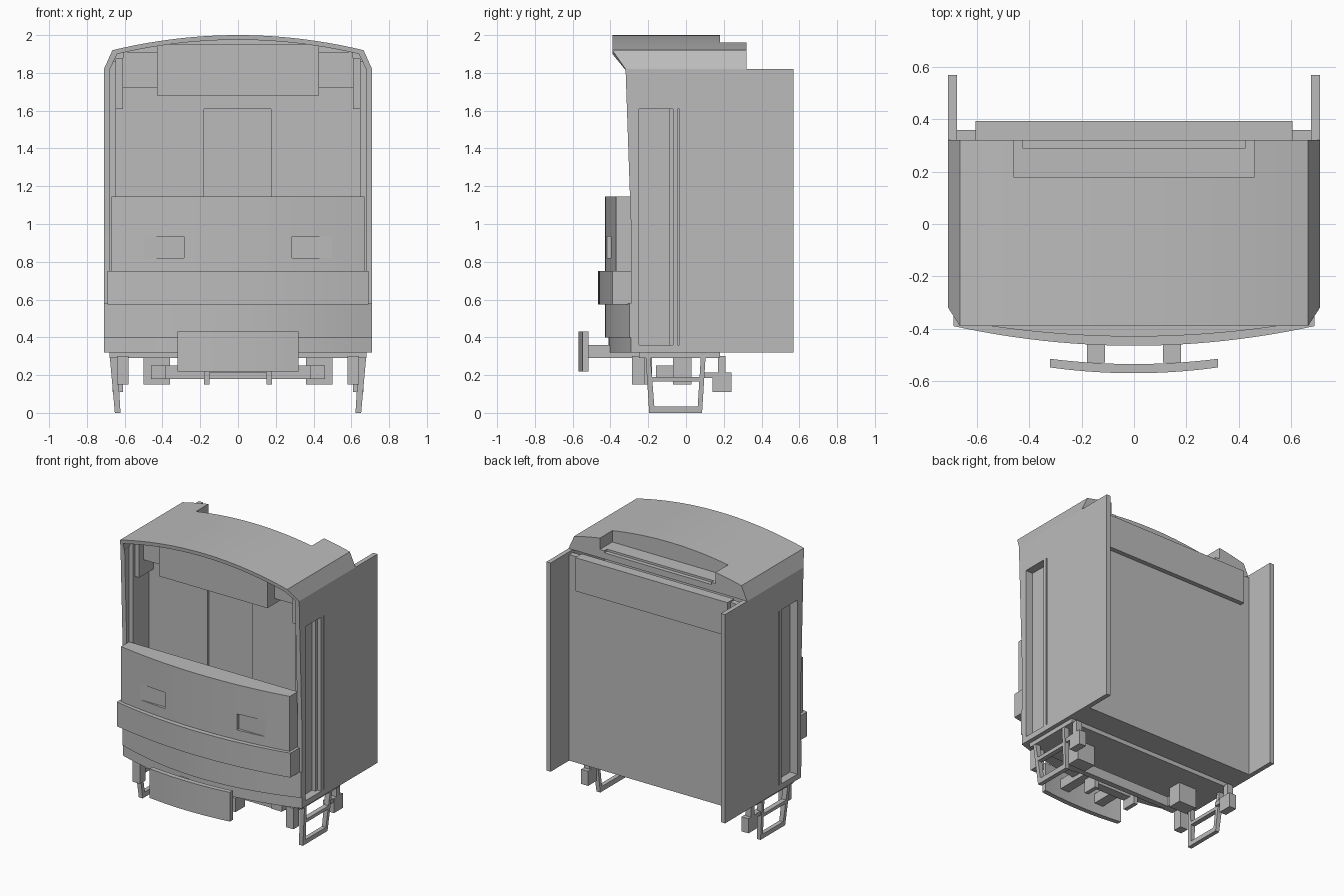
import bpy, bmesh, math
from mathutils import Vector

old = bpy.data.objects.get("Cube")
if old:
    bpy.data.objects.remove(old, do_unlink=True)

grey = bpy.data.materials.new("plain grey")
grey.use_nodes = True
grey.diffuse_color = (0.5, 0.5, 0.5, 1)
grey.node_tree.nodes["Principled BSDF"].inputs["Base Color"].default_value = (0.5, 0.5, 0.5, 1)


def loft(name, start, end, smooth=False):
    """Solid joining two matching outlines."""
    bm = bmesh.new()
    a = [bm.verts.new(p) for p in start]
    b = [bm.verts.new(p) for p in end]
    bm.faces.new(a)
    bm.faces.new(b[::-1])
    for i in range(len(a)):
        j = (i + 1) % len(a)
        bm.faces.new((a[i], b[i], b[j], a[j]))
    bmesh.ops.recalc_face_normals(bm, faces=bm.faces)
    mesh = bpy.data.meshes.new(name)
    bm.to_mesh(mesh)
    bm.free()
    mesh.materials.append(grey)
    ob = bpy.data.objects.new(name, mesh)
    bpy.context.collection.objects.link(ob)
    if smooth:
        activate(ob)
        bpy.ops.object.shade_smooth_by_angle(angle=math.radians(20))
    return ob


def activate(ob):
    bpy.ops.object.select_all(action='DESELECT')
    ob.select_set(True)
    bpy.context.view_layer.objects.active = ob


def box(name, x0, x1, y0, y1, z0, z1):
    ring = [(x0, y0), (x1, y0), (x1, y1), (x0, y1)]
    return loft(name, [(x, y, z0) for x, y in ring], [(x, y, z1) for x, y in ring])


def mirrored(name, x0, x1, *rest):
    """One box on each side of the centre line."""
    return [box(f"{side}_{name}", *sorted((s * x0, s * x1)), *rest)
            for side, s in (("left", 1), ("right", -1))]


def cut(ob, *bounds):
    """Remove a box shaped volume from a part."""
    cutter = box("cutter", *bounds)
    cutter.hide_render = True
    activate(ob)
    mod = ob.modifiers.new("cut", 'BOOLEAN')
    mod.operation = 'DIFFERENCE'
    mod.solver = 'EXACT'
    mod.object = cutter
    bpy.ops.object.modifier_apply(modifier=mod.name)
    bpy.data.objects.remove(cutter, do_unlink=True)


def bowed(name, half, edge, centre, back, z0, z1, power=2, bow_back=0.0):
    """Slab with a front face bowed forward in plan."""
    steps = [i / 12 for i in range(-12, 13)]
    ring = [(half * t, centre + (edge - centre) * abs(t) ** power) for t in steps]
    ring += [(half * t, back - bow_back * (1 - t * t)) for t in reversed(steps)]
    return loft(name, [(x, y, z0) for x, y in ring], [(x, y, z1) for x, y in ring], True)


# Nose: lower skirt, bumper band, upper panel with lamp pockets
bowed("lower_nose", 0.71, -0.30, -0.43, -0.27, 0.40, 0.58)
bowed("nose_skirt", 0.71, -0.29, -0.41, -0.27, 0.32, 0.40)
bowed("bumper_band", 0.69, -0.39, -0.465, -0.28, 0.575, 0.75)
panel = bowed("upper_nose", 0.67, -0.37, -0.43, -0.28, 0.75, 1.145)
for x0, x1 in ((0.285, 0.52), (-0.52, -0.285)):
    cut(panel, x0, x1, -0.5, -0.397, 0.82, 0.935)

# Side walls with recessed doors and a narrow groove
profile = [(-0.29, 0.32), (-0.29, 0.95), (-0.32, 1.82), (0.57, 1.82), (0.57, 0.32)]
for side, s in (("left", 1), ("right", -1)):
    wall = loft(side + "_wall", [(s * 0.677, y, z) for y, z in profile],
                [(s * 0.71, y, z) for y, z in profile])
    lining = box(side + "_wall_lining", *sorted((s * 0.645, s * 0.677)), -0.27, -0.05, 0.34, 1.86)
    for part in (wall, lining):
        cut(part, *sorted((s * 0.6, s * 0.8)), -0.25, -0.07, 0.36, 1.61)
    cut(wall, *sorted((s * 0.7, s * 0.8)), -0.045, -0.035, 0.36, 1.61)
mirrored("door_panel", 0.645, 0.652, -0.26, -0.06, 0.35, 1.62)
mirrored("door_header", 0.61, 0.65, -0.25, -0.07, 1.61, 1.88)

# Cab interior
box("cab_floor", -0.68, 0.68, -0.29, 0.33, 0.32, 0.36)
bulkhead = box("bulkhead", -0.68, 0.68, -0.09, -0.04, 0.34, 1.85)
cut(bulkhead, -0.18, 0.175, -0.2, -0.075, 0.36, 1.61)
box("display_box", -0.43, 0.43, -0.28, -0.06, 1.68, 1.95)
box("ceiling_header", -0.61, 0.61, -0.20, -0.06, 1.72, 1.91)

# Rear wall and its raised panel
box("rear_wall", -0.68, 0.68, 0.32, 0.36, 0.32, 1.80)
box("rear_panel", -0.605, 0.605, 0.32, 0.393, 1.57, 1.81)


# Roof: open shell at the front, solid at the rear with a notch
def arc(half, top, drop):
    return [(half * i / 14, top - drop * (i / 14) ** 2) for i in range(-14, 15)]


outer = [(-0.71, 1.82)] + arc(0.665, 2.0, 0.08) + [(0.71, 1.82)]
inner = [(-0.68, 1.815)] + arc(0.64, 1.975, 0.075) + [(0.68, 1.815)]
section = outer + inner[::-1]


def front_y(z):
    return -0.32 if z < 1.85 else -0.39


loft("roof_shell", [(x, front_y(z), z) for x, z in section],
     [(x, 0.0, z) for x, z in section], True)
rear = loft("rear_roof", [(x, -0.06, z) for x, z in outer], [(x, 0.32, z) for x, z in outer])
cut(rear, -0.46, 0.46, 0.18, 0.4, 1.88, 2.1)
cut(rear, -0.425, 0.425, 0.29, 0.4, 1.865, 2.1)
activate(rear)
bpy.ops.object.shade_smooth_by_angle(angle=math.radians(20))

# Coupler cover on two struts
bowed("coupler_cover", 0.32, -0.548, -0.57, -0.515, 0.22, 0.43, bow_back=0.02)
mirrored("cover_strut", 0.11, 0.18, -0.53, -0.25, 0.29, 0.36)

# Underframe
box("underframe_plate", -0.68, 0.68, -0.25, 0.18, 0.29, 0.325)
box("cross_beam", -0.46, 0.46, -0.15, -0.11, 0.18, 0.25)
box("centre_bracket", -0.18, 0.18, -0.285, -0.22, 0.215, 0.25)
mirrored("bracket_arm", 0.15, 0.18, -0.285, -0.18, 0.15, 0.25)
mirrored("bracket_hanger", 0.15, 0.18, -0.22, -0.18, 0.25, 0.30)
mirrored("equipment_box", 0.36, 0.50, -0.07, 0.03, 0.15, 0.30)
mirrored("beam_hanger", 0.38, 0.46, -0.16, -0.06, 0.18, 0.25)
mirrored("corner_block", 0.58, 0.64, -0.285, -0.22, 0.15, 0.30)
mirrored("rear_block", 0.61, 0.665, 0.14, 0.24, 0.11, 0.215)
mirrored("rear_block_stem", 0.62, 0.665, 0.17, 0.21, 0.20, 0.30)
mirrored("rear_block_arm", 0.62, 0.66, 0.08, 0.16, 0.185, 0.215)

# Boarding steps: tapered loops leaning inwards
bars = {
    "front_rail": [(-0.215, 0.32), (-0.19, 0.32), (-0.165, 0.0), (-0.195, 0.0)],
    "rear_rail": [(0.08, 0.32), (0.105, 0.32), (0.085, 0.0), (0.06, 0.0)],
    "lower_tread": [(-0.19, 0.0), (0.08, 0.0), (0.08, 0.035), (-0.19, 0.035)],
    "upper_tread": [(-0.195, 0.165), (0.09, 0.165), (0.09, 0.19), (-0.195, 0.19)],
}
for side, s in (("left", 1), ("right", -1)):
    for bar, pts in bars.items():
        loft(f"{side}_step_{bar}",
             [(s * (0.622 + 0.06 * z), y, z) for y, z in pts],
             [(s * (0.652 + 0.09 * z), y, z) for y, z in pts])
